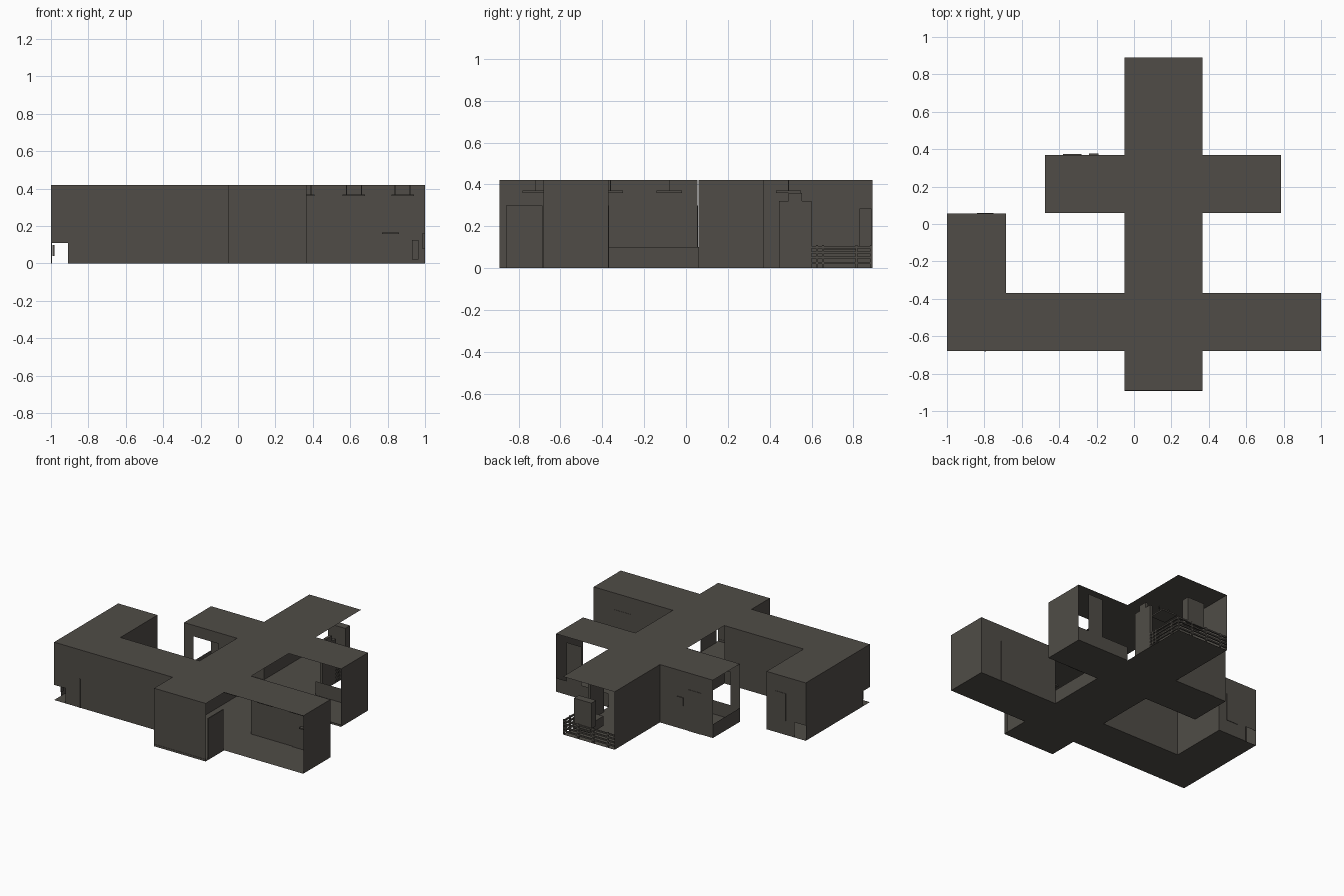
import bpy, bmesh

if "Cube" in bpy.data.objects:
    bpy.data.objects.remove(bpy.data.objects["Cube"])

H = 0.42  # storey height

mat = bpy.data.materials.new("warm dark grey")
mat.diffuse_color = (0.08, 0.073, 0.063, 1)
mat.use_nodes = True
mat.node_tree.nodes["Principled BSDF"].inputs["Base Color"].default_value = mat.diffuse_color


def finish(name, bm):
    me = bpy.data.meshes.new(name)
    bm.to_mesh(me)
    bm.free()
    me.materials.append(mat)
    ob = bpy.data.objects.new(name, me)
    bpy.context.collection.objects.link(ob)
    return ob


def slab(name, z, up):
    """Flat plate over the whole corridor plan, made of adjoining rectangles."""
    bm = bmesh.new()
    for x0, x1, y0, y1 in PLAN:
        vs = [bm.verts.new((x, y, z)) for x, y in ((x0, y0), (x1, y0), (x1, y1), (x0, y1))]
        bm.faces.new(vs if up else vs[::-1])
    bmesh.ops.remove_doubles(bm, verts=bm.verts, dist=0.0005)
    return finish(name, bm)


def wall(name, axis, pos, out, *rects):
    """Thin wall on the plane axis=pos facing out; rects are (from, to, z0, z1)."""
    bm = bmesh.new()
    for a, b, z0, z1 in rects:
        pts = [(a, z0), (b, z0), (b, z1), (a, z1)]
        vs = [bm.verts.new((pos, s, z) if axis == "x" else (s, pos, z)) for s, z in pts]
        f = bm.faces.new(vs)
        f.normal_update()
        if f.normal["xy".index(axis)] * out < 0:
            f.normal_flip()
    return finish(name, bm)


def box(name, x0, x1, y0, y1, z0, z1):
    bm = bmesh.new()
    bmesh.ops.create_cube(bm, size=1)
    for v in bm.verts:
        v.co = ((x0 + x1) / 2 + v.co.x * (x1 - x0),
                (y0 + y1) / 2 + v.co.y * (y1 - y0),
                (z0 + z1) / 2 + v.co.z * (z1 - z0))
    return finish(name, bm)


# Floor and ceiling over the crossing corridors
PLAN = [(-0.05, 0.365, -0.89, 0.89), (-0.475, -0.05, 0.06, 0.37), (0.365, 0.785, 0.06, 0.37),
        (-1, -0.05, -0.68, -0.37), (0.365, 1, -0.68, -0.37), (-1, -0.685, -0.37, 0.055)]
slab("floor", 0.0, False)
slab("ceiling", H, True)

# Front room
wall("front_room_wall", "y", -0.89, -1, (-0.05, 0.365, 0, H))
wall("front_room_left_wall", "x", -0.05, -1, (-0.89, -0.68, 0, H))
box("front_room_skirting", -0.05, 0.365, -0.892, -0.888, 0, 0.015)
box("front_room_door", 0.358, 0.365, -0.86, -0.685, 0, 0.30)

# Left corridor, with the low corner cut away
wall("left_corridor_front_wall", "y", -0.68, -1, (-1, -0.91, 0.11, H), (-0.91, -0.05, 0, H))
wall("left_corridor_back_wall", "y", -0.37, 1, (-0.685, -0.05, 0, H))
wall("left_corridor_end_wall", "x", -1, -1, (-0.68, -0.60, 0.11, H), (-0.60, 0.055, 0, H))
wall("left_stub_inner_wall", "x", -0.685, 1, (-0.37, 0.055, 0, H))
wall("left_stub_end_wall", "y", 0.055, 1, (-1, -0.91, 0.11, H), (-0.91, -0.685, 0, H))
for i, (a, b) in enumerate([(-0.17, -0.04), (-0.48, -0.34)]):
    box(f"left_door_{i}", -1.0, -0.994, a, b, 0, 0.31)
    box(f"left_door_handle_{i}", -0.994, -0.985, a + 0.01, a + 0.025, 0.13, 0.15)
box("left_wall_pipe", -0.80, -0.79, -0.683, -0.677, 0, 0.21)
box("left_wall_bracket", -0.992, -0.982, -0.62, -0.60, 0.04, 0.10)
box("stub_end_panel", -0.84, -0.75, 0.052, 0.058, 0.1, 0.3)

# Right corridor, open to the front
wall("right_corridor_back_wall", "y", -0.37, 1, (0.365, 1, 0, H))
wall("right_corridor_end_wall", "x", 1, 1, (-0.68, -0.37, 0, H))
box("right_corridor_door", 0.70, 0.83, -0.376, -0.368, 0, 0.30)
box("right_corridor_cabinet", 0.93, 0.965, -0.40, -0.37, 0.02, 0.125)
box("right_corridor_shelf", 0.77, 0.86, -0.40, -0.37, 0.158, 0.166)
box("end_wall_switch", 0.985, 1.0, -0.55, -0.50, 0.08, 0.16)

# Middle passage with low parapets on both sides
for side, x, out in (("left", -0.05, -1), ("right", 0.365, 1)):
    wall(f"middle_parapet_{side}", "x", x, out, (-0.37, 0.06, 0, 0.10))

# Upper cross corridor, left arm
wall("left_arm_back_wall", "y", 0.37, 1, (-0.475, -0.05, 0, H))
wall("left_arm_front_wall", "y", 0.06, -1, (-0.475, -0.05, 0, 0.10), (-0.475, -0.40, 0.10, H),
     (-0.20, -0.05, 0.10, H), (-0.40, -0.20, 0.34, H))
wall("left_arm_parapet", "x", -0.475, -1, (0.06, 0.37, 0, 0.10))
box("left_arm_notice", -0.24, -0.19, 0.368, 0.376, 0.17, 0.23)
box("left_arm_door", -0.38, -0.28, 0.367, 0.373, 0, 0.30)

# Upper cross corridor, right arm
wall("right_arm_end_wall", "x", 0.785, 1, (0.06, 0.37, 0, H))
wall("right_arm_back_wall", "y", 0.37, 1, (0.365, 0.785, 0, 0.10), (0.58, 0.70, 0.10, 0.38))
wall("right_arm_front_parapet", "y", 0.06, -1, (0.365, 0.785, 0, 0.015))

# Back room: one closed side, railing, cabinet and panels
wall("back_room_left_wall", "x", -0.05, -1, (0.37, 0.89, 0, H))
box("back_cabinet", 0.345, 0.365, 0.445, 0.60, 0, 0.32)
box("back_cabinet_top", 0.345, 0.365, 0.49, 0.555, 0.32, 0.36)
for i, z in enumerate((0.02, 0.045, 0.07, 0.095)):
    box(f"side_rail_{i}", 0.355, 0.365, 0.60, 0.89, z, z + 0.01)
    box(f"back_rail_{i}", -0.05, 0.365, 0.88, 0.89, z, z + 0.01)
for i, y in enumerate((0.62, 0.65, 0.81, 0.88)):
    box(f"side_rail_post_{i}", 0.355, 0.365, y, y + 0.01, 0, 0.11)
for i, x in enumerate((0.0, 0.12, 0.24)):
    box(f"back_rail_post_{i}", x, x + 0.01, 0.88, 0.89, 0, 0.11)
box("back_bench", 0.20, 0.34, 0.66, 0.81, 0.02, 0.09)
box("back_panel", 0.14, 0.28, 0.83, 0.885, 0.10, 0.285)

# Hanging lamps on thin rods
LAMPS = [(0.35, -0.52), (0.62, -0.52), (0.88, -0.52), (0.155, -0.72), (0.155, -0.36),
         (0.155, -0.08), (0.155, 0.49), (-0.55, -0.52), (-0.84, -0.2)]
for i, (x, y) in enumerate(LAMPS):
    box(f"lamp_{i}", x - 0.06, x + 0.06, y - 0.06, y + 0.06, 0.36, 0.37)
    for s in (-0.04, 0.04):
        box(f"lamp_rod_{i}", x + s - 0.002, x + s + 0.002, y - 0.002, y + 0.002, 0.37, H)
